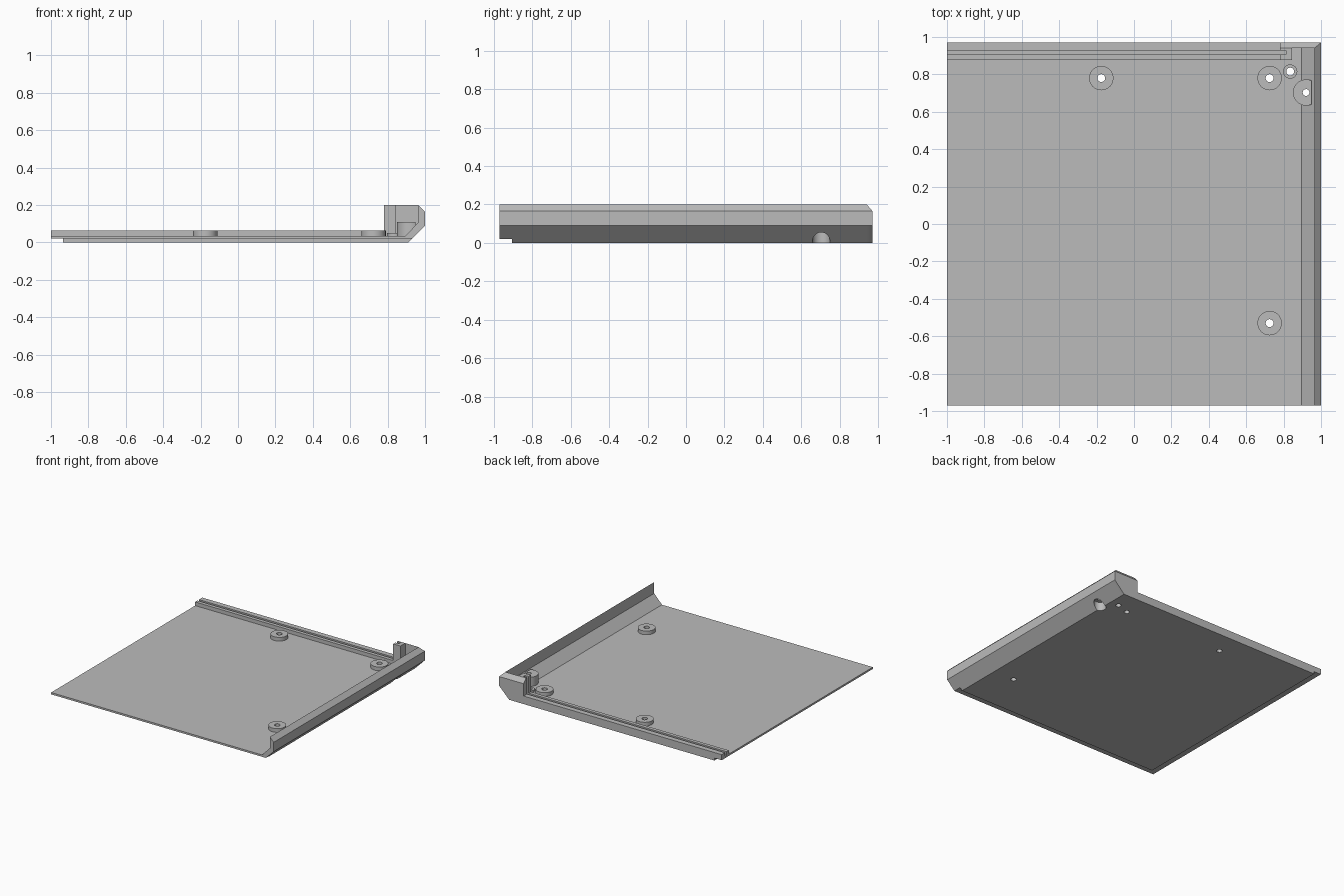
import bpy, bmesh
from mathutils import Vector

cube = bpy.data.objects.get("Cube")
if cube:
    bpy.data.objects.remove(cube, do_unlink=True)

grey = bpy.data.materials.new("plain grey")
grey.use_nodes = True
colour = (0.5, 0.5, 0.5, 1)
grey.diffuse_color = colour
grey.node_tree.nodes["Principled BSDF"].inputs["Base Color"].default_value = colour


def finish(name, bm):
    bmesh.ops.recalc_face_normals(bm, faces=bm.faces)
    mesh = bpy.data.meshes.new(name)
    bm.to_mesh(mesh)
    bm.free()
    mesh.materials.append(grey)
    obj = bpy.data.objects.new(name, mesh)
    bpy.context.collection.objects.link(obj)
    return obj


def prism(name, points, start, end, axis="y"):
    """Extrude an (x, z) outline along y, or a (y, z) outline along x."""
    bm = bmesh.new()
    place = (lambda a, b: (a, start, b)) if axis == "y" else (lambda a, b: (start, a, b))
    face = bm.faces.new([bm.verts.new(place(a, b)) for a, b in points])
    moved = bmesh.ops.extrude_face_region(bm, geom=[face])["geom"]
    shift = Vector((0, end - start, 0) if axis == "y" else (end - start, 0, 0))
    bmesh.ops.translate(bm, vec=shift, verts=[v for v in moved if isinstance(v, bmesh.types.BMVert)])
    return finish(name, bm)


def box(name, x0, x1, y0, y1, z0, z1):
    return prism(name, [(x0, z0), (x1, z0), (x1, z1), (x0, z1)], y0, y1)


def cylinder(name, x, y, radius, z0, z1):
    bm = bmesh.new()
    bmesh.ops.create_cone(bm, cap_ends=True, segments=48, radius1=radius, radius2=radius, depth=z1 - z0)
    bmesh.ops.translate(bm, vec=(x, y, (z0 + z1) / 2), verts=bm.verts)
    return finish(name, bm)


def combine(target, tool, operation):
    mod = target.modifiers.new(tool.name, "BOOLEAN")
    mod.object, mod.operation, mod.solver = tool, operation, "EXACT"
    bpy.context.view_layer.objects.active = target
    bpy.ops.object.modifier_apply(modifier=mod.name)
    bpy.data.objects.remove(tool, do_unlink=True)


FLOOR, TOP, EDGE = 0.035, 0.2, 0.97
outer = [(0.91, 0), (1, 0.09), (1, 0.165), (0.965, TOP)]

# Floor with the angled side wall
body = prism("case_floor_and_walls",
             [(-1, 0)] + outer + [(0.965, 0.108), (0.895, FLOOR), (-1, FLOOR)], -EDGE, EDGE)

# Short back wall, slot post, back rail
additions = [
    prism("back_wall", [(0.78, 0)] + outer + [(0.78, TOP)], 0.94, EDGE),
    box("slot_post", 0.78, 0.845, 0.878, 0.95, 0.01, TOP),
    box("back_rail", -1, 0.8, 0.878, EDGE, 0, 0.065),
]

# Screw bosses and the small locating ring
screws = [(-0.175, 0.78), (0.725, 0.78), (0.725, -0.53)]
additions += [cylinder("screw_boss", x, y, 0.065, 0.02, 0.065) for x, y in screws]
additions.append(cylinder("locating_ring", 0.835, 0.815, 0.038, 0.02, 0.05))

# Rounded boss against the side wall, trimmed flat on its outer side
wall_boss = cylinder("wall_boss", 0.92, 0.703, 0.07, 0.025, 0.11)
combine(wall_boss, box("boss_trim", 0.95, 1.1, 0.5, 0.9, -0.1, 0.3), "DIFFERENCE")
combine(wall_boss, prism("slope_trim", [(0.8, -0.1), (1.2, 0.3), (1.2, -0.1)], 0.5, 0.9), "DIFFERENCE")
additions.append(wall_boss)

for part in additions:
    combine(body, part, "UNION")

# Top chamfer, panel groove, lap steps and holes
cuts = [
    prism("back_chamfer", [(0.93, 0.2117), (1.0, 0.13), (1.0, 0.2117)], 0.7, 1.1, "x"),
    box("panel_groove", -1.1, 0.812, 0.907, 0.927, FLOOR, 0.3),
    box("left_step", -1.1, -0.935, -1.1, 1.1, -0.1, 0.02),
    box("front_step", -1.1, 1.1, -1.1, -0.905, -0.1, 0.02),
    cylinder("locating_hole", 0.835, 0.815, 0.021, -0.1, 0.3),
    cylinder("wall_boss_hole", 0.92, 0.703, 0.018, -0.1, 0.3),
    cylinder("wall_boss_recess", 0.92, 0.703, 0.045, -0.1, 0.07),
]
cuts += [cylinder("screw_hole", x, y, 0.021, -0.1, 0.3) for x, y in screws]
for cut in cuts:
    combine(body, cut, "DIFFERENCE")

bpy.ops.object.select_all(action="DESELECT")
body.select_set(True)
bpy.context.view_layer.objects.active = body
bpy.ops.object.shade_smooth_by_angle(angle=0.5)
